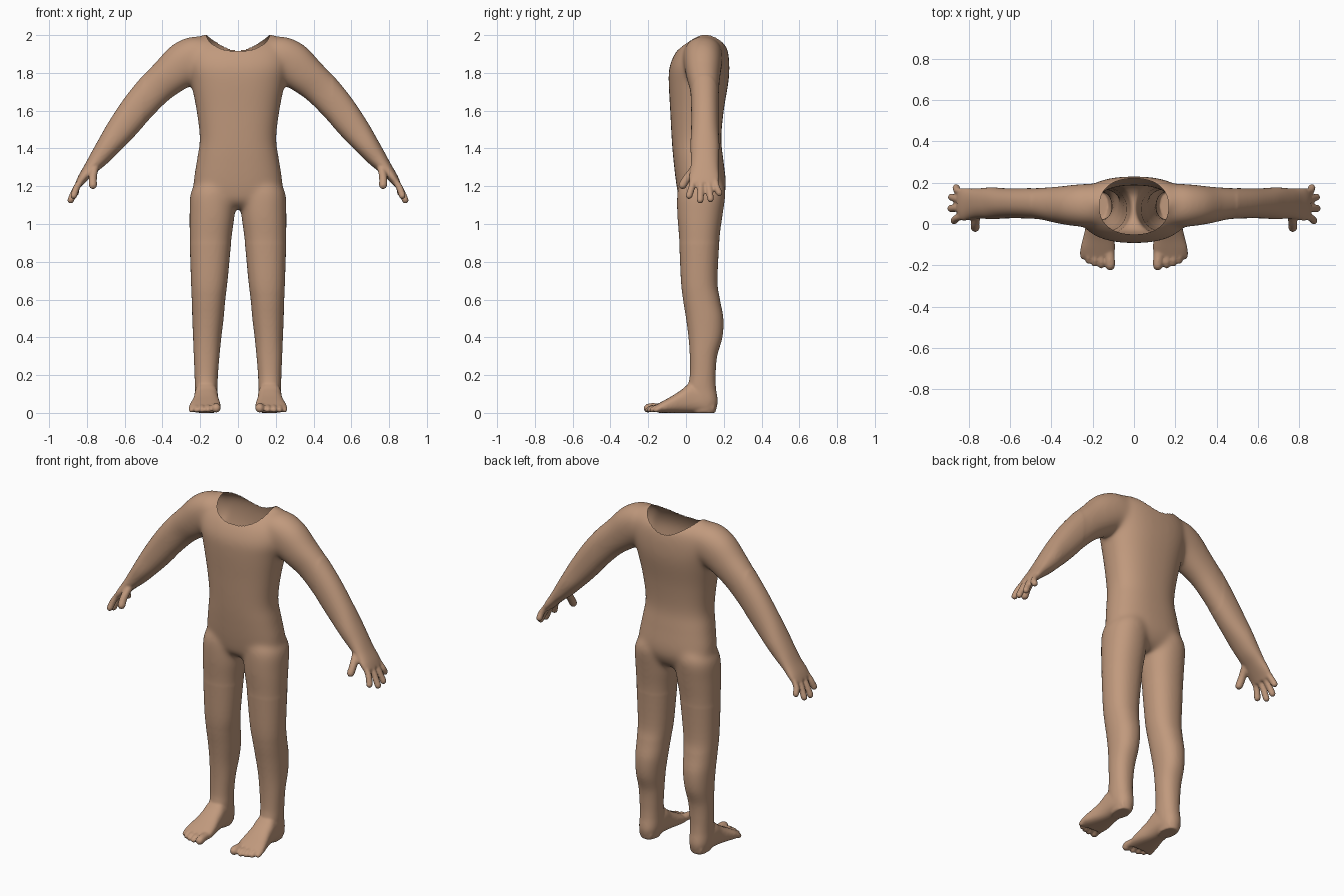
import bpy, bmesh, math
from mathutils import Vector

if "Cube" in bpy.data.objects:
    bpy.data.objects.remove(bpy.data.objects["Cube"])

skin = bpy.data.materials.new("tan skin")
skin.diffuse_color = (0.53, 0.32, 0.205, 1)
skin.use_nodes = True
skin.node_tree.nodes["Principled BSDF"].inputs["Base Color"].default_value = skin.diffuse_color
bm = bmesh.new()


def spline(rows, steps=5):
    """Catmull-Rom interpolation of rows of numbers."""
    out = []
    for i in range(len(rows) - 1):
        p0, p1, p2, p3 = (rows[max(i - 1, 0)], rows[i], rows[i + 1], rows[min(i + 2, len(rows) - 1)])
        for k in range(steps):
            t = k / steps
            out.append([b + 0.5 * t * (c - a + t * (2 * a - 5 * b + 4 * c - d + t * (3 * b - 3 * c + d - a)))
                        for a, b, c, d in zip(p0, p1, p2, p3)])
    return out + [rows[-1]]


def loft(rings, power=2.0, n=32):
    """Closed tube through rings of (centre, half axis u, half axis v)."""
    loops = []
    for c, u, v in rings:
        loop = []
        for k in range(n):
            a = 2 * math.pi * k / n
            ca, sa = math.cos(a), math.sin(a)
            loop.append(bm.verts.new(c + u * math.copysign(abs(ca) ** (2 / power), ca)
                                     + v * math.copysign(abs(sa) ** (2 / power), sa)))
        loops.append(loop)
    for a, b in zip(loops, loops[1:]):
        for k in range(n):
            bm.faces.new((a[k], a[(k + 1) % n], b[(k + 1) % n], b[k]))
    bm.faces.new(loops[0][::-1])
    bm.faces.new(loops[-1])


def column(rows, side=1, power=2.0):
    """Upright part: rows of z, x centre, x radius, front y, back y."""
    loft([(Vector((side * x, (f + b) / 2, z)), Vector((rx, 0, 0)), Vector((0, (b - f) / 2, 0)))
          for z, x, rx, f, b in spline(rows)], power)


def digit(points, radius, side):
    """Finger or toe with a rounded tip."""
    pts = [Vector(p) for p in spline(points, 6)]
    d = (pts[-1] - pts[-2]).normalized()
    rings = [(p, radius) for p in pts]
    rings += [(pts[-1] + d * radius * math.sin(a), radius * math.cos(a)) for a in (0.4, 0.8, 1.2, 1.5)]
    v = d.orthogonal().normalized()
    u = d.cross(v)
    m = Vector((side, 1, 1))
    loft([(p * m, u * m * r, v * m * r) for p, r in rings], n=14)


# torso
column([(1.08, 0, .10, .02, .14), (1.12, 0, .19, -.03, .185), (1.2, 0, .235, -.05, .212),
        (1.34, 0, .218, -.067, .198), (1.45, 0, .203, -.076, .187), (1.6, 0, .22, -.084, .2),
        (1.75, 0, .25, -.092, .225), (1.83, 0, .27, -.088, .23), (1.9, 0, .27, -.06, .225),
        (1.95, 0, .25, -.02, .21), (1.985, 0, .22, .03, .175), (2.005, 0, .18, .07, .13)], power=2.4)

for s in (1, -1):
    # leg
    column([(1.24, .11, .09, -.02, .19), (1.17, .132, .118, -.046, .21), (1.05, .137, .12, -.047, .195),
            (.92, .145, .111, -.037, .178), (.7, .152, .097, -.027, .167), (.6, .156, .089, -.016, .18),
            (.5, .159, .083, 0, .198), (.4, .163, .075, .013, .193), (.3, .166, .068, .02, .165),
            (.2, .168, .062, .02, .157), (.13, .168, .06, .01, .159), (.06, .168, .058, .02, .168),
            (.0, .168, .045, .03, .155)], s, 2.2)
    # foot: y, x centre, x radius, top z
    loft([(Vector((s * x, y, h / 2)), Vector((rx, 0, 0)), Vector((0, 0, h / 2)))
          for y, x, rx, h in spline([(.15, .168, .04, .06), (.1, .168, .057, .13), (.03, .168, .062, .16),
                                     (-.02, .169, .066, .125), (-.07, .171, .076, .092),
                                     (-.12, .175, .084, .064), (-.155, .175, .076, .045)])], 2.6)
    # toes: x, tip y, radius
    for x, tip, r in ((.115, -.225, .024), (.158, -.216, .016), (.19, -.208, .016),
                      (.22, -.194, .0155), (.246, -.172, .015)):
        digit([(x * .9 + .018, -.1, .03), (x, tip + .045, .03), (x, tip + r, r)], r, s)
    # arm and palm: x, z, y centre, radius across, y radius, tilt of the section
    rows = [(.14, 1.885, .09, .10, .10, 85), (.22, 1.88, .09, .115, .105, 75), (.29, 1.845, .09, .118, .1, 60),
            (.36, 1.785, .092, .105, .09, 46), (.44, 1.715, .098, .095, .078, 40),
            (.53, 1.615, .1, .088, .073, 38), (.62, 1.5, .1, .077, .073, 38), (.685, 1.415, .1, .063, .077, 38),
            (.735, 1.35, .1, .051, .074, 38), (.78, 1.295, .098, .037, .074, 36),
            (.82, 1.245, .095, .027, .08, 34), (.842, 1.212, .095, .02, .074, 30)]
    loft([(Vector((s * x, y, z)), Vector((s * math.cos(math.radians(t)), 0, math.sin(math.radians(t)))) * r,
           Vector((0, ry, 0))) for x, z, y, r, ry, t in spline(rows)], 2.2)
    # fingers: knuckle y, tip x, tip y, tip z
    for ky, tx, ty, tz in ((.042, .876, .016, 1.135), (.079, .892, .075, 1.112),
                           (.115, .889, .13, 1.118), (.15, .866, .176, 1.15)):
        digit([(.815, ky, 1.25), (.852, ky * .6 + ty * .4, 1.198), (tx - .006, ty, tz + .014)], .0185, s)
    # thumb
    digit([(.755, .06, 1.31), (.768, .01, 1.25), (.768, -.018, 1.205)], .022, s)

mesh = bpy.data.meshes.new("body")
bmesh.ops.recalc_face_normals(bm, faces=bm.faces)
bm.to_mesh(mesh)
bm.free()
body = bpy.data.objects.new("body", mesh)
bpy.context.collection.objects.link(body)

# fuse all parts into one skin
fuse = body.modifiers.new("fuse", 'REMESH')
fuse.mode = 'VOXEL'
fuse.voxel_size = 0.0065
bpy.context.view_layer.update()
fused = bpy.data.meshes.new_from_object(body.evaluated_get(bpy.context.evaluated_depsgraph_get()))
body.modifiers.clear()
body.data = fused

bm = bmesh.new()
bm.from_mesh(fused)
# blend shoulders and hips strongly, everything else lightly
blend = [v for v in bm.verts if (abs(v.co.x) < .5 and v.co.z > .9)]
for verts, times in ((blend, 40), (bm.verts[:], 4)):
    for _ in range(times):
        bmesh.ops.smooth_vert(bm, verts=verts, factor=0.5, use_axis_x=True, use_axis_y=True, use_axis_z=True)

# open neck hole with a clean oval rim


def neck(co):
    return (abs(co.x / .167) ** 2.3 + abs((co.y - .085) / .135) ** 2.3) ** (1 / 2.3)


hole = [f for f in bm.faces if f.calc_center_median().z > 1.8 and neck(f.calc_center_median()) < 1]
bmesh.ops.delete(bm, geom=hole, context='FACES')
for v in bm.verts:
    if v.is_boundary:
        k = neck(v.co)
        v.co.x /= k
        v.co.y = .085 + (v.co.y - .085) / k
for f in bm.faces:
    f.smooth = True
bm.to_mesh(fused)
bm.free()
fused.materials.clear()
fused.materials.append(skin)
